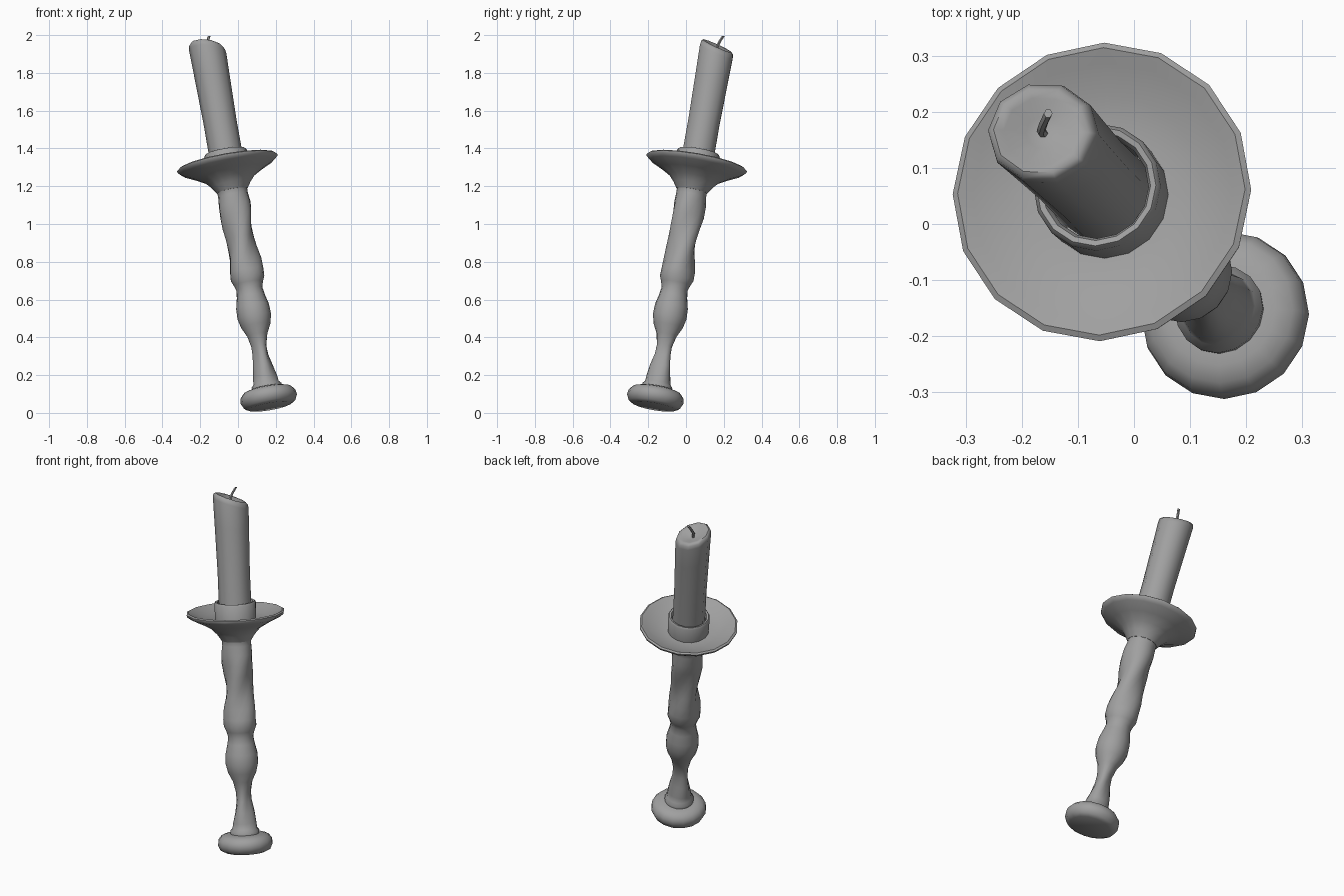
import bpy, bmesh, math
from mathutils import Vector, Matrix

if "Cube" in bpy.data.objects:
    bpy.data.objects.remove(bpy.data.objects["Cube"], do_unlink=True)

grey = bpy.data.materials.new("plain grey")
grey.use_nodes = True
grey.diffuse_color = (0.35, 0.35, 0.35, 1)
grey.node_tree.nodes["Principled BSDF"].inputs["Base Color"].default_value = grey.diffuse_color

# The whole candlestick leans along one straight axis
foot = Vector((0.17, -0.17, 0.034))
lean = Vector((-0.176, 0.176, 1)).normalized()
frame = Matrix.Translation(foot) @ Vector((0, 0, 1)).rotation_difference(lean).to_matrix().to_4x4()


def finish(name, bm, angle=50):
    bmesh.ops.recalc_face_normals(bm, faces=bm.faces)
    bm.transform(frame)
    mesh = bpy.data.meshes.new(name)
    bm.to_mesh(mesh)
    bm.free()
    mesh.materials.append(grey)
    obj = bpy.data.objects.new(name, mesh)
    bpy.context.collection.objects.link(obj)
    bpy.ops.object.select_all(action="DESELECT")
    obj.select_set(True)
    bpy.context.view_layer.objects.active = obj
    bpy.ops.object.shade_smooth_by_angle(angle=math.radians(angle))
    return obj


def lathe(name, profile, sides, shape=None, angle=50):
    """Turn (radius, height) pairs; shape may adjust each point."""
    bm = bmesh.new()
    rings = []
    for r, h in profile:
        if r == 0:
            p = Vector((0, 0, h))
            rings.append([bm.verts.new(shape(p, 0) if shape else p)])
            continue
        ring = []
        for i in range(sides):
            a = math.tau * i / sides
            p = Vector((r * math.cos(a), r * math.sin(a), h))
            ring.append(bm.verts.new(shape(p, a) if shape else p))
        rings.append(ring)
    for low, high in zip(rings, rings[1:]):
        for i in range(sides):
            j = (i + 1) % sides
            if len(low) == 1:
                bm.faces.new((low[0], high[j], high[i]))
            elif len(high) == 1:
                bm.faces.new((low[i], low[j], high[0]))
            else:
                bm.faces.new((low[i], low[j], high[j], high[i]))
    return finish(name, bm, angle)


# Rounded foot
lathe("base", [(0, 0), (0.115, 0), (0.138, 0.012), (0.151, 0.04), (0.148, 0.066),
               (0.13, 0.088), (0.1, 0.098), (0.07, 0.1), (0, 0.1)], 16)


# Twisted stem: the spiral is strongest on the neck and the upper shaft
def twist(p, a):
    h = p.z
    neck = math.exp(-((h - 0.26) / 0.09) ** 2)
    shaft = math.exp(-((h - 0.92) / 0.18) ** 4)
    k = 1 + 0.16 * neck * math.cos(3 * a - 9 * h) + 0.11 * shaft * math.cos(3 * a - 16 * h)
    return Vector((p.x * k, p.y * k, h))


lathe("stem", [(0, 0.09), (0.078, 0.09), (0.08, 0.115), (0.068, 0.128), (0.064, 0.16),
               (0.052, 0.22), (0.04, 0.28), (0.04, 0.33), (0.054, 0.39), (0.078, 0.44),
               (0.09, 0.49), (0.088, 0.545), (0.075, 0.6), (0.069, 0.64), (0.078, 0.67),
               (0.09, 0.7), (0.089, 0.74), (0.083, 0.8), (0.075, 0.86), (0.073, 0.92),
               (0.077, 0.98), (0.082, 1.04), (0.085, 1.1), (0.08, 1.15), (0.08, 1.18),
               (0.09, 1.2), (0, 1.22)], 16, twist)

# Wide shallow drip dish
lathe("drip_plate", [(0, 1.175), (0.082, 1.175), (0.105, 1.21), (0.135, 1.243), (0.19, 1.275),
                     (0.25, 1.305), (0.268, 1.32), (0.27, 1.33), (0.26, 1.336), (0.235, 1.325),
                     (0.18, 1.3), (0.11, 1.29), (0, 1.29)], 16)

# Collar holding the candle
lathe("candle_cup", [(0.113, 1.28), (0.115, 1.38), (0.108, 1.39), (0.098, 1.388),
                     (0.092, 1.375), (0.09, 1.3), (0, 1.3)], 16)


# Candle with a slanted, slightly melted top
def slant(p, a):
    amount = max(0, (p.z - 1.5) / 0.47)
    return p - Vector((0, 0, 0.27 * amount * (p.x + p.y)))


lathe("candle", [(0, 1.3), (0.089, 1.3), (0.088, 1.55), (0.093, 1.8), (0.096, 1.935),
                 (0.093, 1.957), (0.082, 1.967), (0.065, 1.962), (0.03, 1.946), (0, 1.94)],
      10, slant, 60)

# Bent wick swept along a short path
bm = bmesh.new()
path = [(0, 0, 1.93), (0, 0, 1.965), (0.008, 0.008, 1.99), (0.022, 0.022, 2.02)]
rings = []
for x, y, h in path:
    rings.append([bm.verts.new((x + 0.008 * math.cos(math.tau * i / 6),
                                y + 0.008 * math.sin(math.tau * i / 6), h)) for i in range(6)])
for low, high in zip(rings, rings[1:]):
    for i in range(6):
        j = (i + 1) % 6
        bm.faces.new((low[i], low[j], high[j], high[i]))
bm.faces.new(rings[0][::-1])
bm.faces.new(rings[-1])
finish("wick", bm)
